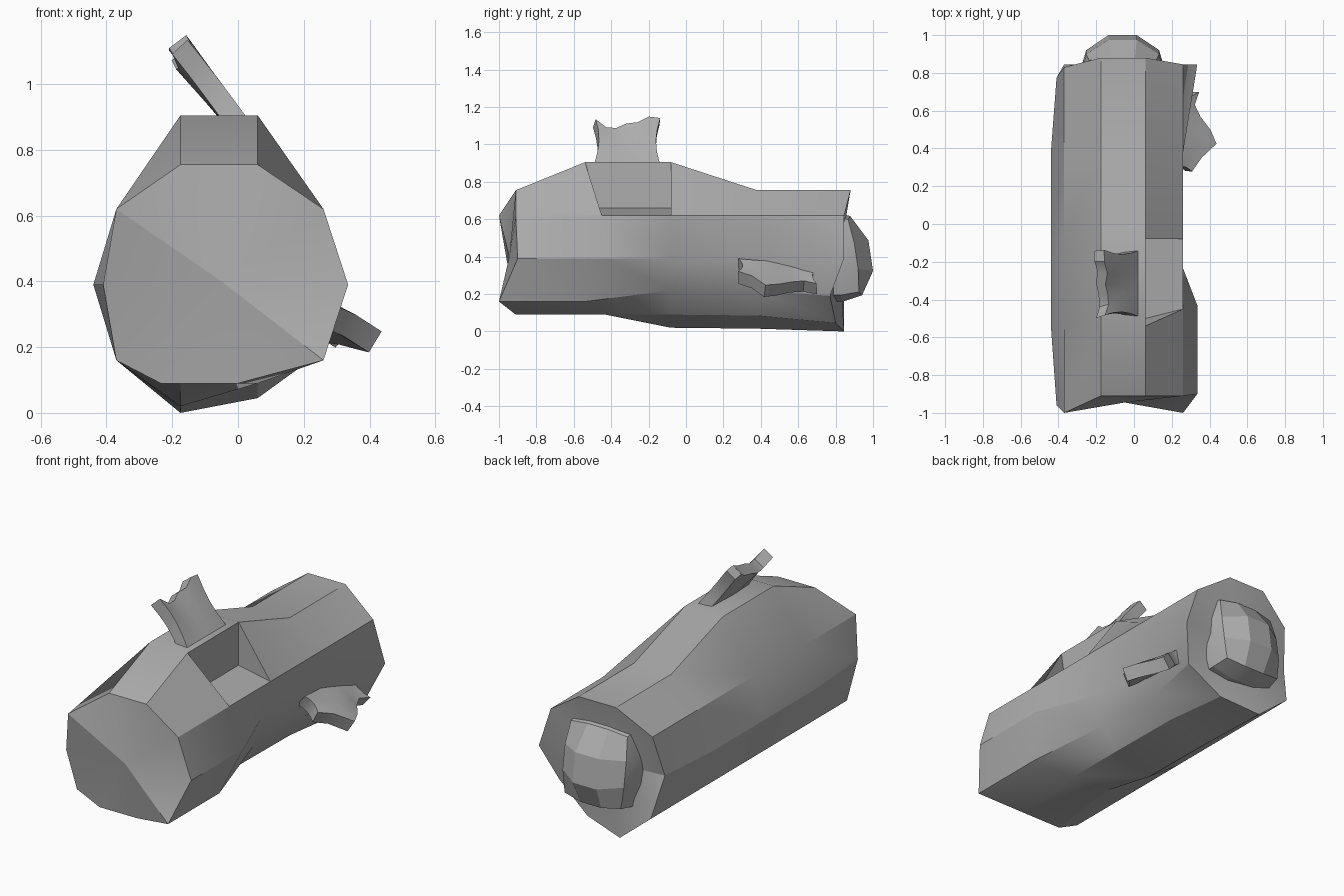
import bpy
import bmesh
import math
from mathutils import Vector

cube = bpy.data.objects.get("Cube")
if cube:
    bpy.data.objects.remove(cube, do_unlink=True)

grey = bpy.data.materials.new("plain grey")
grey.use_nodes = True
shade = (0.42, 0.42, 0.42, 1)
grey.diffuse_color = shade
grey.node_tree.nodes["Principled BSDF"].inputs["Base Color"].default_value = shade


def make_object(name, verts, faces, angle=25):
    mesh = bpy.data.meshes.new(name)
    mesh.from_pydata([tuple(v) for v in verts], [], faces)
    mesh.validate()
    mesh.materials.append(grey)
    obj = bpy.data.objects.new(name, mesh)
    bpy.context.collection.objects.link(obj)
    bpy.ops.object.select_all(action="DESELECT")
    obj.select_set(True)
    bpy.context.view_layer.objects.active = obj
    bpy.ops.object.mode_set(mode="EDIT")
    bpy.ops.mesh.select_all(action="SELECT")
    bpy.ops.mesh.normals_make_consistent(inside=False)
    bpy.ops.object.mode_set(mode="OBJECT")
    bpy.ops.object.shade_smooth_by_angle(angle=math.radians(angle))
    return obj


def section(top, waist, low_x, low_z, belly_right, belly_left, left, shift=0):
    """Ten-sided cross-section, clockwise from the top left corner."""
    return [(-0.175, top), (0.06, top), (0.26, 0.62), (waist, 0.39),
            (low_x, low_z), (0.06 - shift, belly_right),
            (-0.175 - shift, belly_left), (-0.37, 0.16),
            (-left, 0.39), (-0.37, 0.62)]


# Body: five cross-sections, each with a y position for every corner
stations = [
    (section(0.755, 0.335, 0.26, 0.16, 0.09, 0.09, 0.41, 0.06),
     [-0.91, -0.91, -0.91, -0.9, -1, -0.91, -0.91, -0.92, -0.96, -1]),
    (section(0.905, 0.335, 0.26, 0.16, 0.09, 0.09, 0.44),
     [-0.54, -0.54, -0.45, -0.43, -0.54, -0.43, -0.43] + [-0.54] * 3),
    (section(0.905, 0.2, 0.15, 0.22, 0.09, 0.02, 0.44), [-0.08] * 10),
    (section(0.755, 0.21, 0.15, 0.22, 0.085, 0.015, 0.44), [0.38] * 10),
    (section(0.755, 0.335, 0.26, 0.19, 0.045, 0, 0.41),
     [0.88, 0.88, 0.845, 0.845, 0.77, 0.8, 0.845, 0.845, 0.775, 0.83]),
]
verts, faces = [], []
for points, depths in stations:
    verts += [(x, y, z) for (x, z), y in zip(points, depths)]
n = 10
for s in range(len(stations) - 1):
    for i in range(n):
        j = (i + 1) % n
        if (s, i) != (1, 1):
            faces.append((s * n + i, s * n + j, s * n + n + j, s * n + n + i))

# Notch: stepped pocket replacing one upper panel
a = len(verts)
b = a + 1
verts += [(0.06, -0.5, 0.66), (0.06, -0.08, 0.66)]
t1, s1, t2, s2 = n + 1, n + 2, 2 * n + 1, 2 * n + 2
faces += [(t1, t2, b, a), (a, b, s2, s1), (t1, a, s1), (t2, s2, b)]

# Body ends: shallow fans
for first, centre in ((0, (-0.05, -0.945, 0.4)), (4 * n, (-0.06, 0.82, 0.4))):
    c = len(verts)
    verts.append(centre)
    faces += [(first + i, first + (i + 1) % n, c) for i in range(n)]
make_object("body", verts, faces, 23)

# Rear knob: rounded block of three by three facets a side, its middle facet
# raised and leaning outward below
bm = bmesh.new()
bmesh.ops.create_cube(bm, size=1)
bmesh.ops.subdivide_edges(bm, edges=bm.edges[:], cuts=2, use_grid_fill=True)
verts = []
for vert in bm.verts:
    p = vert.co.lerp(vert.co.normalized() * 0.5, 0.6)
    z = p.z * 0.52
    raised = 0.05 if p.y > 0.45 else 0
    verts.append((p.x * 0.475 - 0.06, 0.735 + p.y * 0.43 - 0.15 * z + raised, 0.405 + z))
bm.verts.index_update()
faces = [[vert.index for vert in face.verts] for face in bm.faces]
bm.free()
make_object("rear_knob", verts, faces, 15)


def torn_flap(name, start, end, outward, lengths, thickness, ripple, rows=4):
    """Thick ragged sheet growing from a root line, with a rippled surface."""
    start, end, outward = Vector(start), Vector(end), Vector(outward)
    normal = (end - start).cross(outward).normalized()
    cols = len(lengths)
    points, quads = [], []
    for r in range(rows + 1):
        v = r / rows
        for c, length in enumerate(lengths):
            u = c / (cols - 1)
            pinch = 1 - 0.12 * math.sin(math.pi * v)
            along = start.lerp(end, 0.5 + (u - 0.5) * pinch)
            wave = ripple * v * math.cos(math.tau * u + v)
            points.append(along + outward * length * v + normal * wave)
    for r in range(rows):
        for c in range(cols - 1):
            k = r * cols + c
            quads.append((k, k + 1, k + cols + 1, k + cols))
    flap = make_object(name, points, quads, 35)
    solid = flap.modifiers.new("thickness", "SOLIDIFY")
    solid.thickness = thickness
    solid.offset = 0
    bpy.ops.object.modifier_apply(modifier=solid.name)
    bpy.ops.object.shade_smooth_by_angle(angle=math.radians(35))


# Torn flaps: one standing on top, one hanging from the side
torn_flap("top_flap", (0.0, -0.49, 0.88), (0.0, -0.14, 0.88), (-0.175, 0, 0.22),
          [1.04, 0.88, 0.88, 0.98, 0.98, 1.1, 1.08], 0.065, 0.012)
torn_flap("side_flap", (0.2, 0.28, 0.36), (0.2, 0.7, 0.32), (0.19, 0, -0.13),
          [0.5, 0.72, 1.1, 0.95, 0.7, 0.56, 0.66], 0.075, 0.015)
